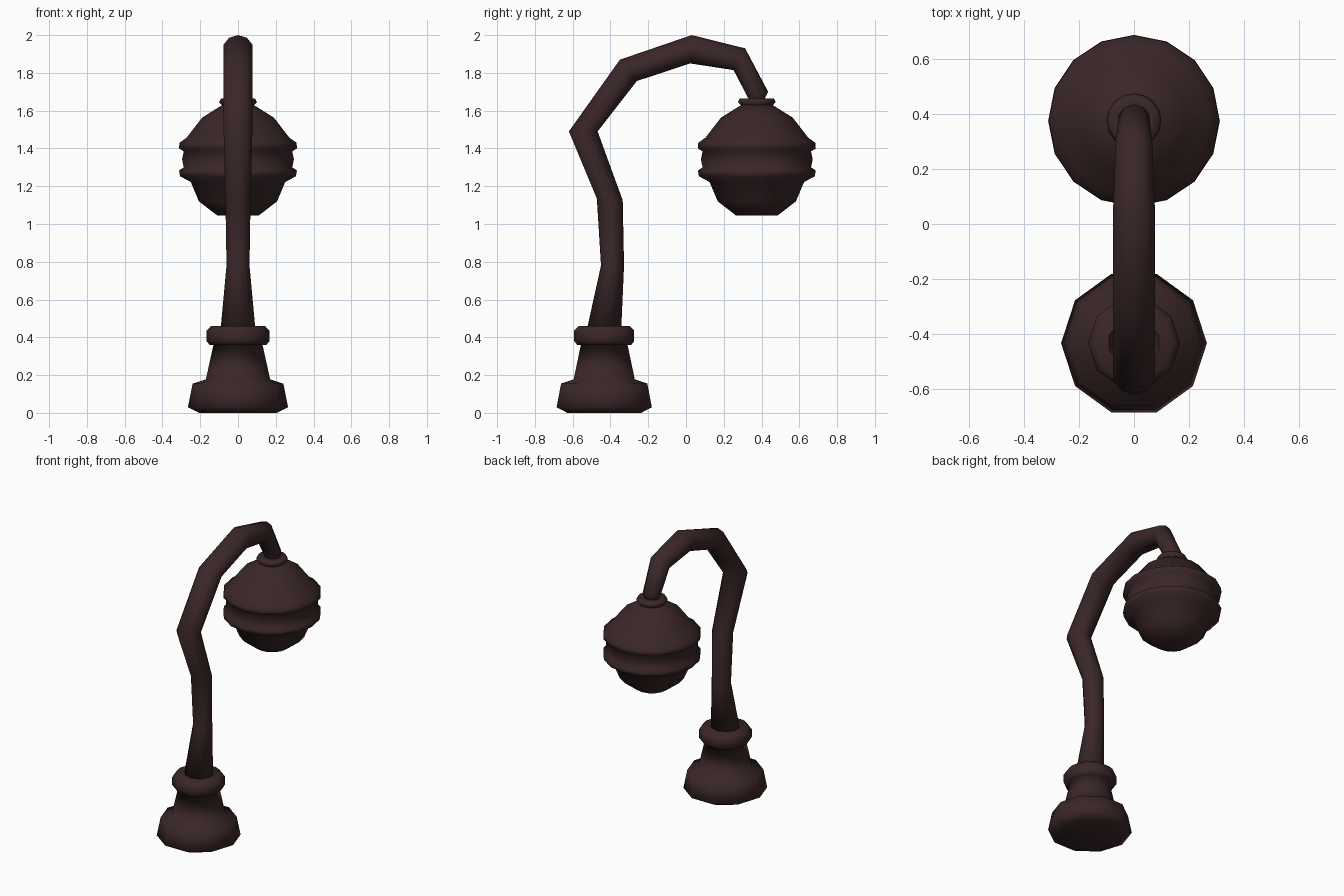
import bpy, bmesh, math

if "Cube" in bpy.data.objects:
    bpy.data.objects.remove(bpy.data.objects["Cube"])

mat = bpy.data.materials.new("dark_brown_iron")
mat.diffuse_color = (0.043, 0.020, 0.021, 1)
mat.use_nodes = True
mat.node_tree.nodes["Principled BSDF"].inputs["Base Color"].default_value = mat.diffuse_color


def build(name, rings):
    """Skin a stack of equal-sized rings and cap both ends."""
    bm = bmesh.new()
    loops = [[bm.verts.new(p) for p in ring] for ring in rings]
    n = len(loops[0])
    for a, b in zip(loops, loops[1:]):
        for i in range(n):
            j = (i + 1) % n
            bm.faces.new((a[i], a[j], b[j], b[i]))
    bm.faces.new(loops[0])
    bm.faces.new(loops[-1])
    bmesh.ops.recalc_face_normals(bm, faces=bm.faces)
    for f in bm.faces:
        f.smooth = True
    me = bpy.data.meshes.new(name)
    bm.to_mesh(me)
    bm.free()
    me.materials.append(mat)
    ob = bpy.data.objects.new(name, me)
    bpy.context.collection.objects.link(ob)
    return ob


def lathe(name, y, profile, sides):
    ang = [2 * math.pi * i / sides for i in range(sides)]
    build(name, [[(r * math.cos(a), y + r * math.sin(a), z) for a in ang]
                 for r, z in profile])


def tube(name, stations, sides):
    """Each station: outer (y, z), inner (y, z), half width in x."""
    rings = []
    for oy, oz, iy, iz, w in stations:
        cy, cz, dy, dz = (oy + iy) / 2, (oz + iz) / 2, (oy - iy) / 2, (oz - iz) / 2
        ring = []
        for i in range(sides):
            a = 2 * math.pi * i / sides
            c, s = math.cos(a), math.sin(a)
            ring.append((w * s, cy + dy * c, cz + dz * c))
        rings.append(ring)
    build(name, rings)


# Stepped foot with collar
lathe("base", -0.433, [(0.205, 0), (0.265, 0.03), (0.24, 0.155), (0.17, 0.178),
                       (0.13, 0.36), (0.15, 0.36), (0.167, 0.38), (0.167, 0.435),
                       (0.143, 0.46)], 10)

# Bent post and hooked arm
tube("post_arm", [(-0.525, 0.44, -0.343, 0.44, 0.097),
                  (-0.45, 0.78, -0.328, 0.78, 0.064),
                  (-0.472, 1.135, -0.335, 1.125, 0.07),
                  (-0.62, 1.49, -0.468, 1.49, 0.08),
                  (-0.35, 1.87, -0.26, 1.757, 0.081),
                  (0.03, 2.0, 0.022, 1.85, 0.081),
                  (0.313, 1.93, 0.252, 1.815, 0.07),
                  (0.435, 1.70, 0.33, 1.665, 0.058),
                  (0.405, 1.64, 0.345, 1.62, 0.04)], 10)

# Hanging globe with two raised bands
lathe("lamp_globe", 0.375, [(0.11, 1.045), (0.207, 1.12), (0.25, 1.222), (0.307, 1.253),
                            (0.312, 1.283), (0.287, 1.30), (0.296, 1.342), (0.287, 1.385),
                            (0.312, 1.4), (0.31, 1.43), (0.272, 1.457), (0.19, 1.563),
                            (0.075, 1.635)], 16)

# Small cap ring joining lamp and arm
lathe("lamp_cap", 0.375, [(0.072, 1.61), (0.086, 1.63), (0.1, 1.645), (0.09, 1.665),
                          (0.06, 1.665)], 16)
